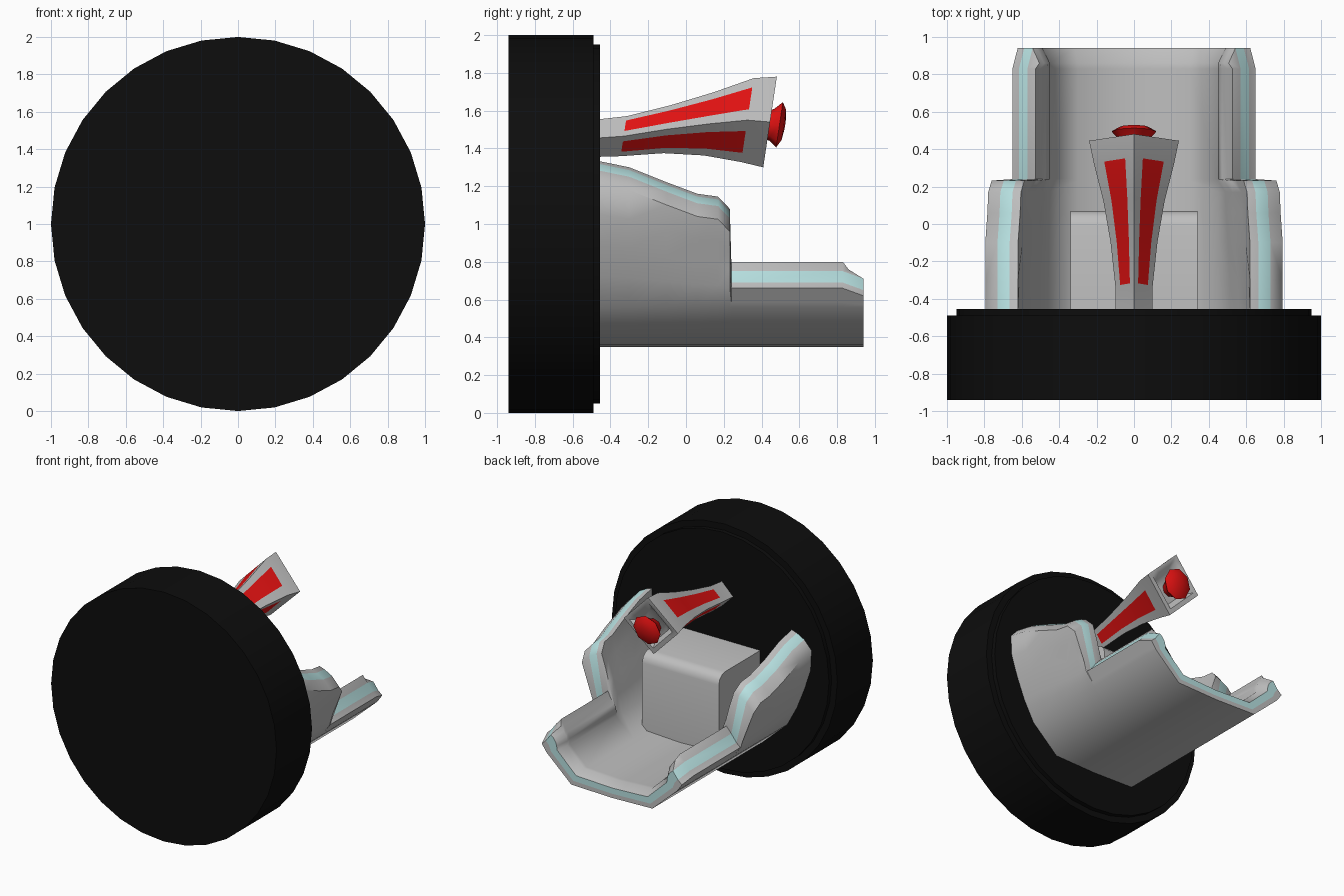
import bpy, bmesh, math

if "Cube" in bpy.data.objects:
    bpy.data.objects.remove(bpy.data.objects["Cube"])

def material(name, rgb):
    m = bpy.data.materials.new(name)
    m.diffuse_color = (*rgb, 1)
    m.use_nodes = True
    m.node_tree.nodes["Principled BSDF"].inputs["Base Color"].default_value = m.diffuse_color
    return m

BLACK = material("black", (0.004, 0.004, 0.004))
GREY = material("light grey", (0.52, 0.52, 0.52))
RED = material("red", (0.78, 0.006, 0.006))
CYAN = material("pale cyan", (0.48, 0.76, 0.76))

def finish(name, bm, mats, angle, mirror=False):
    bmesh.ops.recalc_face_normals(bm, faces=bm.faces)
    me = bpy.data.meshes.new(name)
    bm.to_mesh(me)
    bm.free()
    for m in mats:
        me.materials.append(m)
    for p in me.polygons:
        p.use_smooth = True
    me.set_sharp_from_angle(angle=math.radians(angle))
    ob = bpy.data.objects.new(name, me)
    bpy.context.collection.objects.link(ob)
    if mirror:
        ob.modifiers.new("mirror", 'MIRROR').merge_threshold = 0.0005
    return ob

def lathe(name, prof, n, cz, mat, tilt=0.0, angle=35):
    """Turn (radius, y) points around the y direction; tilt leans the rings."""
    bm = bmesh.new()
    rings = []
    for r, y in prof:
        ring = []
        for k in range(n):
            a = 2 * math.pi * k / n
            dz = r * math.sin(a)
            ring.append(bm.verts.new((r * math.cos(a), y + tilt * dz, cz + dz)))
        rings.append(ring)
    for a, b in zip(rings, rings[1:]):
        for k in range(n):
            bm.faces.new((a[k], a[(k + 1) % n], b[(k + 1) % n], b[k]))
    bm.faces.new(rings[0])
    bm.faces.new(rings[-1])
    return finish(name, bm, [mat], angle)

# Big round base disc with a small step behind
lathe("base_disc", [(1, -0.94), (1, -0.49), (0.95, -0.49), (0.95, -0.455)], 32, 1.0, BLACK)

# Trough-shaped shell, right half mirrored
WALL = [(0.56, 0.58), (0.66, 0.65), (0.80, 0.69), (0.92, 0.75), (1.08, 0.795), (1.5, 0.795)]

def wall_x(z):
    if z <= WALL[0][0]:
        return WALL[0][1]
    for (z0, x0), (z1, x1) in zip(WALL, WALL[1:]):
        if z <= z1:
            return x0 + (x1 - x0) * (z - z0) / (z1 - z0)

STEPS = 4
REAR = (0.14, (-0.035, -0.11), (-0.08, -0.05), 0.13)
SIDE = (0.12, (-0.065, -0.05), (-0.13, -0.015), 0.175)

def section(height, rim):
    """Outer points, two stripe points and inner points of one cross-section."""
    drop, s1, s2, thick = rim
    h0 = height - drop
    outer = [(0, 0.35), (0.36, 0.36)]
    inner = [(0, 0.46), (0.30, 0.475)]
    for k in range(STEPS + 1):
        t = k / STEPS
        zo = 0.56 + (h0 - 0.56) * t
        zi = 0.62 + (height - 0.62) * t
        outer.append((wall_x(zo), zo))
        inner.append((wall_x(zi - 0.12) - 0.13 - (thick - 0.13) * t, zi))
    x = outer[-1][0]
    return outer, [(x + s[0], height + s[1]) for s in (s1, s2)], inner

stations = [(-0.47, 1.335, SIDE), (-0.30, 1.30, SIDE), (-0.1, 1.22, SIDE), (0.06, 1.16, SIDE),
            (0.17, 1.145, SIDE), (0.232, 1.08, SIDE), (0.24, 0.80, REAR), (0.83, 0.80, REAR),
            (0.94, 0.76, REAR)]
bm = bmesh.new()
rows = []
for y, h, rim in stations:
    outer, stripe, inner = section(h, rim)
    yi = 0.86 if y > 0.9 else y
    row = [bm.verts.new((x, y, z)) for x, z in outer + stripe]
    row += [bm.verts.new((x, yi, z)) for x, z in reversed(inner)]
    rows.append(row)
N = STEPS + 3
for a, b in zip(rows, rows[1:]):
    for k in range(len(a) - 1):
        f = bm.faces.new((a[k], a[k + 1], b[k + 1], b[k]))
        f.material_index = 1 if k == N else 0
# Rim around the open end, with the stripe running across it
last = rows[-1]
columns = []
for i in range(N):
    o, n = last[i], last[-1 - i]
    if i == N - 1:
        s = [last[N], last[N + 1]]
    else:
        s = []
        for t in (0.3, 0.72):
            p = o.co.lerp(n.co, t)
            s.append(bm.verts.new((p.x, 0.94, p.z)))
    columns.append([o, *s, n])
for a, b in zip(columns, columns[1:]):
    for k in range(3):
        f = bm.faces.new((a[k], b[k], b[k + 1], a[k + 1]))
        f.material_index = 1 if k == 1 else 0
finish("shell", bm, [GREY, CYAN], 50, mirror=True)

# Seat block inside the shell
bm = bmesh.new()
bmesh.ops.create_cube(bm, size=1)
for v in bm.verts:
    v.co = (v.co.x * 0.68, -0.2 + v.co.y * 0.54, 0.76 + v.co.z * 0.66)
front_top = [e for e in bm.edges if all(v.co.z > 1 and v.co.y > 0 for v in e.verts)]
bmesh.ops.bevel(bm, geom=front_top, offset=0.08, segments=3, profile=0.5, affect='EDGES')
finish("seat_block", bm, [GREY], 40)

# Flaring diamond-section lever with four red panels
TILT = 0.15
lever = [(-0.47, 1.455, 0.10, 0.10), (-0.33, 1.465, 0.106, 0.10), (-0.1, 1.502, 0.127, 0.125),
         (0.12, 1.53, 0.167, 0.163), (0.325, 1.55, 0.222, 0.215), (0.445, 1.54, 0.24, 0.24),
         (0.445, 1.54, 0.19, 0.19), (0.40, 1.54, 0.14, 0.14)]
bm = bmesh.new()
rings = []
for y, cz, h, w in lever:
    corners = [(0, h), (w, 0), (0, -h), (-w, 0)]
    ring = []
    for c in range(4):
        (x0, z0), (x1, z1) = corners[c], corners[(c + 1) % 4]
        for t in (0, 0.22, 0.74) if c % 2 == 0 else (0, 0.26, 0.78):
            x, z = x0 + (x1 - x0) * t, z0 + (z1 - z0) * t
            ring.append(bm.verts.new((x, y + TILT * z, cz + z)))
    rings.append(ring)
for j, (a, b) in enumerate(zip(rings, rings[1:])):
    for k in range(12):
        f = bm.faces.new((a[k], a[(k + 1) % 12], b[(k + 1) % 12], b[k]))
        f.material_index = 1 if k % 3 == 1 and 1 <= j <= 3 else 0
bm.faces.new(rings[0])
bm.faces.new(rings[-1])
finish("lever", bm, [GREY, RED], 50)

# Red button on the lever's end
lathe("lever_button", [(0.06, 0.40), (0.085, 0.455), (0.12, 0.495), (0.08, 0.518), (0.02, 0.525)],
      8, 1.525, RED, tilt=TILT, angle=45)
